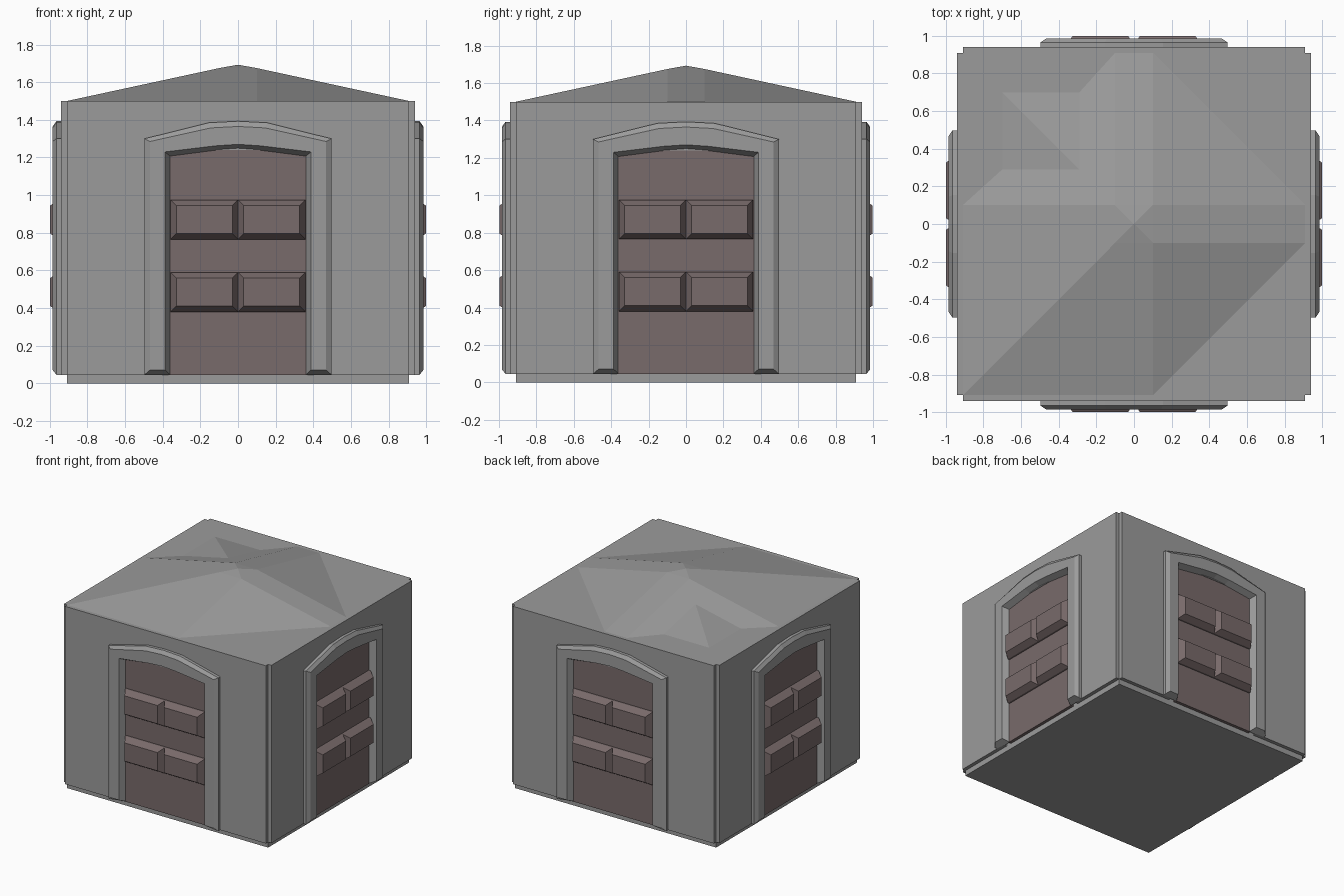
import bpy, bmesh, math
from mathutils import Matrix

if "Cube" in bpy.data.objects:
    bpy.data.objects.remove(bpy.data.objects["Cube"])


def material(name, rgb):
    m = bpy.data.materials.new(name)
    m.diffuse_color = (*rgb, 1)
    m.use_nodes = True
    m.node_tree.nodes["Principled BSDF"].inputs["Base Color"].default_value = m.diffuse_color
    return m


stone = material("grey stone", (0.33, 0.33, 0.33))
wood = material("dull brown wood", (0.19, 0.145, 0.145))


def build(name, verts, faces, mat, turn=0):
    bm = bmesh.new()
    vs = [bm.verts.new(v) for v in verts]
    for f in faces:
        bm.faces.new([vs[i] for i in f])
    bmesh.ops.rotate(bm, verts=bm.verts, cent=(0, 0, 0),
                     matrix=Matrix.Rotation(turn * math.pi / 2, 3, 'Z'))
    bmesh.ops.recalc_face_normals(bm, faces=bm.faces)
    me = bpy.data.meshes.new(name)
    bm.to_mesh(me)
    bm.free()
    me.materials.append(mat)
    ob = bpy.data.objects.new(name, me)
    bpy.context.collection.objects.link(ob)
    return ob


def loft(name, loops, mat, turn, caps=True):
    """Join equal-length loops of (u, z) points, each at its own depth d."""
    n = len(loops[0][1])
    verts = [(u, -d, z) for d, pts in loops for u, z in pts]
    faces = []
    for k in range(len(loops) - 1):
        a, b = k * n, (k + 1) * n
        for i in range(n if caps else n - 1):
            j = (i + 1) % n
            faces.append((a + i, a + j, b + j, b + i))
    if caps:
        faces += [tuple(range(n)), tuple(range(len(verts) - n, len(verts)))]
    else:  # open arch band: close both feet
        faces += [tuple(k * n for k in range(len(loops))),
                  tuple(k * n + n - 1 for k in range(len(loops)))]
    return build(name, verts, faces, mat, turn)


def arch(w, spring, top, z0):
    s = w * 0.31
    return [(-w, z0), (-w, spring), (-s, top - 0.008), (0, top),
            (s, top - 0.008), (w, spring), (w, z0)]


def rect(u0, u1, z0, z1):
    return [(u0, z0), (u1, z0), (u1, z1), (u0, z1)]


# Solid core, showing as the low plinth and the flat top
C = 0.91
build("core", [(x, y, z) for z in (0, 1.5) for x, y in ((-C, -C), (C, -C), (C, C), (-C, C))],
      [(0, 1, 2, 3), (4, 5, 6, 7), (0, 1, 5, 4), (1, 2, 6, 5), (2, 3, 7, 6), (3, 0, 4, 7)], stone)

# Four identical sides: wall, arched frame, door, raised panels
for t, side in enumerate(("front", "right", "back", "left")):
    wall = [(-C, .045), (-.42, .045), (-.42, 1.24), (.42, 1.24),
            (.42, .045), (C, .045), (C, 1.5), (-C, 1.5)]
    loft(side + "_wall", [(.90, wall), (.94, wall)], stone, t)
    loft(side + "_door_frame", [
        (.93, arch(.497, 1.30, 1.393, .045)),
        (.965, arch(.497, 1.30, 1.393, .045)),
        (.985, arch(.468, 1.285, 1.365, .07)),
        (.985, arch(.387, 1.23, 1.27, .07)),
        (.93, arch(.36, 1.205, 1.245, .045))], stone, t, caps=False)
    door = arch(.37, 1.21, 1.25, .045)
    loft(side + "_door", [(.90, door), (.935, door)], wood, t)
    for z0 in (.38, .765):
        for u0 in (-.358, 0):
            u1, z1, e = u0 + .358, z0 + .21, .03
            loft(side + "_door_panel", [
                (.925, rect(u0, u1, z0, z1)), (.95, rect(u0, u1, z0, z1)),
                (.998, rect(u0 + e, u1 - e, z0 + e, z1 - e))], wood, t)

# Shallow irregular hipped roof with a small peak
E, R, H = 1.5, 0.1, 1.675
roof = [(-R, -R, H), (R, -R, H), (R, R, H), (-R, R, H), (0, 0, 1.693),
        (-C, -C, E), (R, -C, E), (C, -R, E), (C, R, E), (R, C, E), (-R, C, E),
        (-.29, .7, E), (-.7, .7, E), (-.7, .29, E), (-C, R, E), (-.29, .29, 1.59)]
build("roof", roof, [
    (0, 1, 4), (1, 2, 4), (2, 3, 4), (3, 0, 4),
    (0, 5, 6, 1), (1, 6, 7), (1, 7, 8, 2), (2, 8, 9), (2, 9, 10, 3),
    (3, 10, 11, 15), (15, 11, 12), (15, 12, 13), (3, 15, 13, 14), (3, 14, 5, 0),
    tuple(range(5, 15))], stone)
